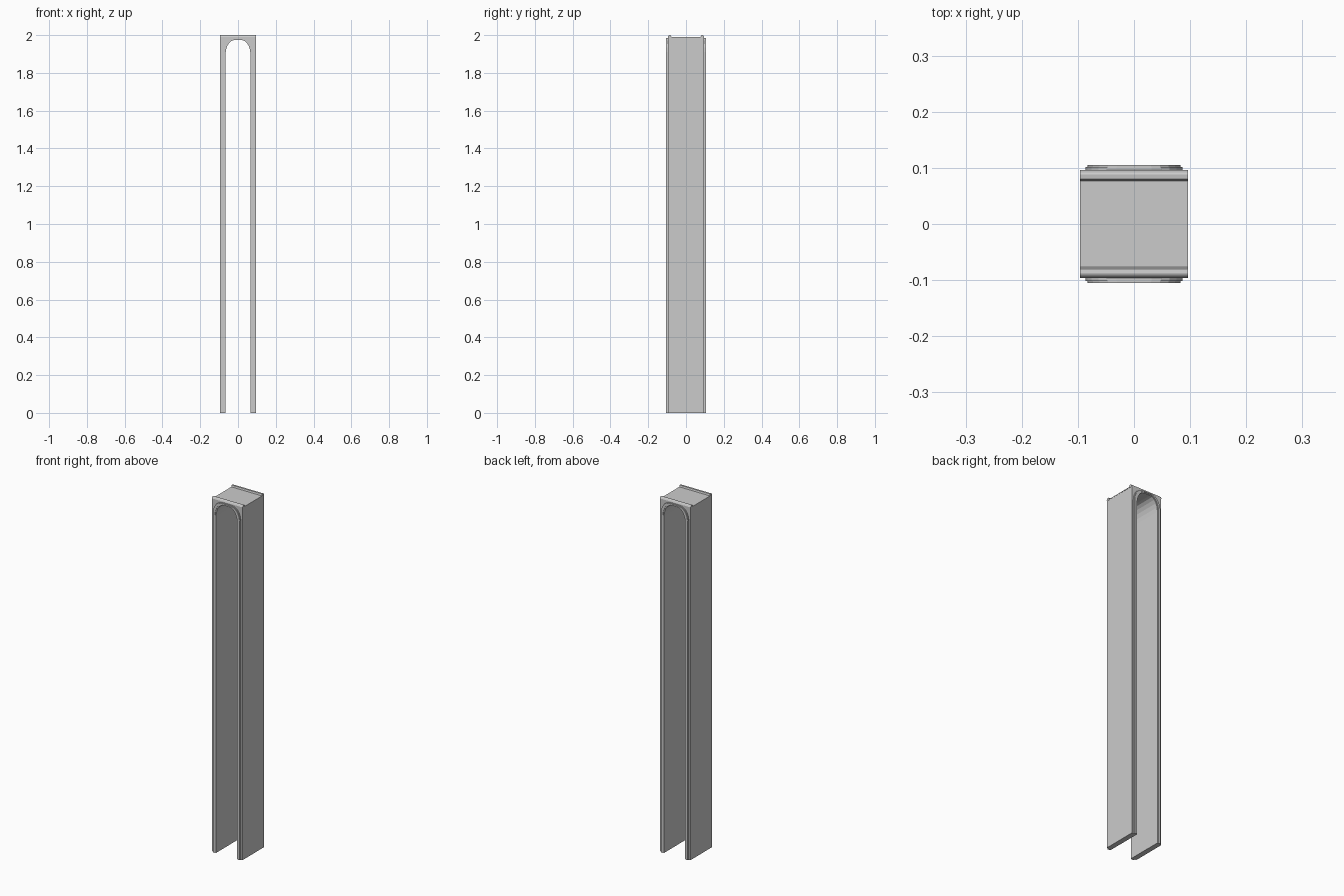
import bpy, bmesh
from math import sin, cos, pi

if "Cube" in bpy.data.objects:
    bpy.data.objects.remove(bpy.data.objects["Cube"])


def prism(name, pts, axis, a, b):
    """Extrude a closed 2D outline along x or y between a and b."""
    bm = bmesh.new()
    place = (lambda p: (a, p[0], p[1])) if axis == 'x' else (lambda p: (p[0], a, p[1]))
    face = bm.faces.new([bm.verts.new(place(p)) for p in pts])
    ext = bmesh.ops.extrude_face_region(bm, geom=[face])
    move = (b - a, 0, 0) if axis == 'x' else (0, b - a, 0)
    verts = [g for g in ext['geom'] if isinstance(g, bmesh.types.BMVert)]
    bmesh.ops.translate(bm, verts=verts, vec=move)
    bmesh.ops.recalc_face_normals(bm, faces=bm.faces[:])
    mesh = bpy.data.meshes.new(name)
    bm.to_mesh(mesh)
    bm.free()
    obj = bpy.data.objects.new(name, mesh)
    bpy.context.collection.objects.link(obj)
    return obj


def arch(half, top, rx, rz, n=5):
    """Open arch line from the left foot over the crown to the right foot."""
    right = [(half - rx + rx * cos(i * pi / 2 / n),
              top - rz + rz * sin(i * pi / 2 / n)) for i in range(n + 1)]
    right = [(half, 0)] + right
    return [(-x, z) for x, z in right] + right[::-1]


# passage walls and vault
opening = arch(0.066, 1.974, 0.048, 0.075)
W, TOP = 0.095, 1.986
prism("passage_shell", opening + [(W, 0), (W, TOP), (-W, TOP), (-W, 0)], 'y', -0.096, 0.096)

# raised arch trims at both ends, stepped in two layers
layers = [("trim_base", arch(0.086, 1.985, 0.055, 0.075), opening, 0.096, 0.102),
          ("trim_face", arch(0.083, 1.983, 0.053, 0.075),
           arch(0.071, 1.977, 0.049, 0.075), 0.102, 0.105)]
for side, s in (("front", -1), ("back", 1)):
    for name, outer, inner, y0, y1 in layers:
        prism(f"{side}_{name}", outer + inner[::-1], 'y', s * y0, s * y1)

# roof slab with a raised lip along the front and back edges
half = [(0.096, 1.986), (0.096, 1.991), (0.092, 1.998), (0.088, 2.0),
        (0.080, 1.999), (0.077, 1.990)]
prism("roof_with_lips", half + [(-y, z) for y, z in half[::-1]], 'x', -0.096, 0.096)
